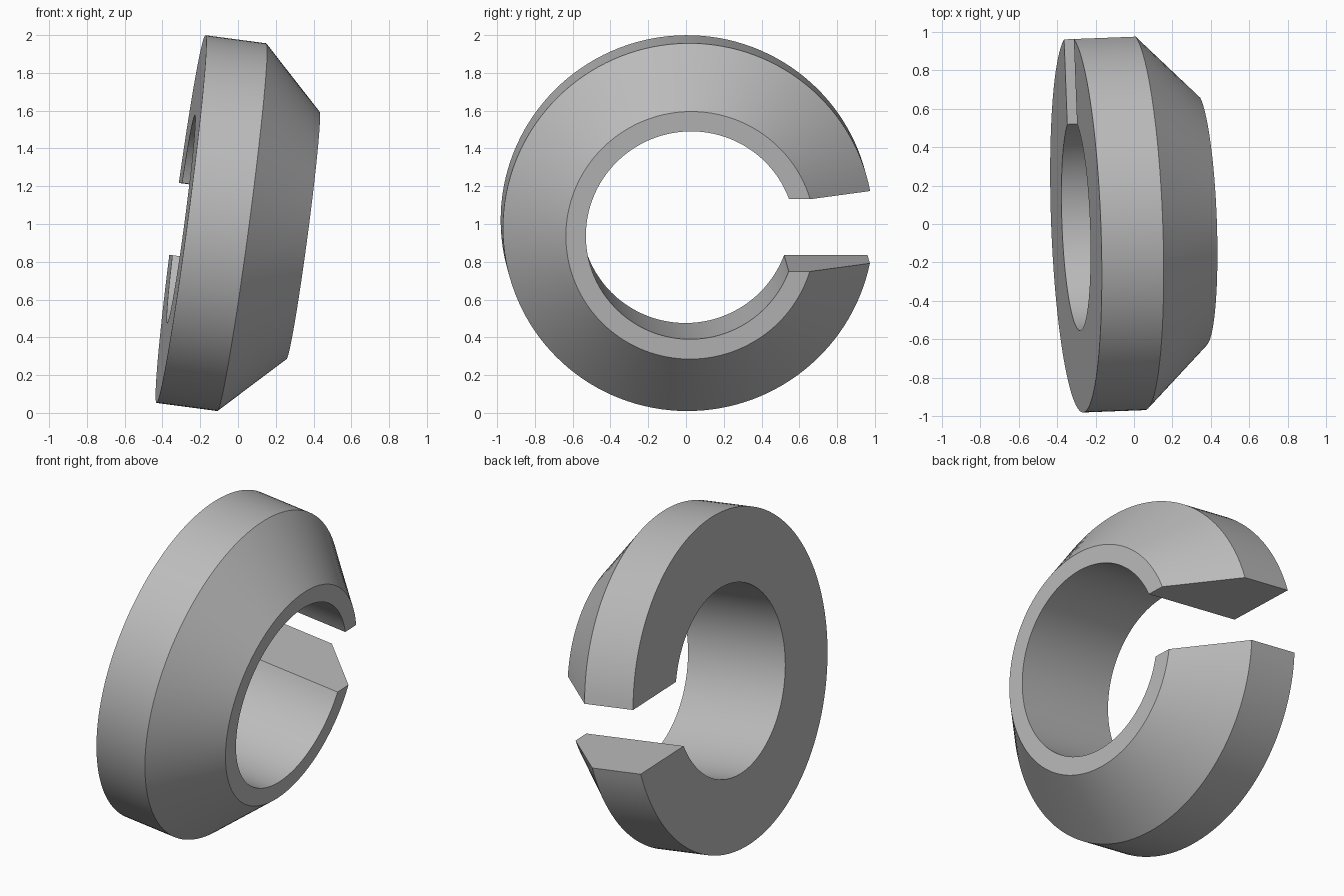
import bpy, bmesh, math
from mathutils import Matrix, Vector

cube = bpy.data.objects.get("Cube")
if cube:
    bpy.data.objects.remove(cube, do_unlink=True)

# Plain grey material
grey = bpy.data.materials.new("plain grey")
grey.use_nodes = True
colour = (0.5, 0.5, 0.5, 1)
grey.diffuse_color = colour
grey.node_tree.nodes["Principled BSDF"].inputs["Base Color"].default_value = colour

# Ring cross-section as (radius, distance along the axis)
PROFILE = [(0.555, 0), (0.982, 0), (0.982, 0.325), (0.661, 0.652), (0.555, 0.652)]
HALF_GAP = 0.193
STEPS = 128

# Sweep the section round the axis, stopping at the parallel walls of the gap
bm = bmesh.new()
sections = []
for i in range(STEPS + 1):
    section = []
    for radius, along in PROFILE:
        start = math.asin(HALF_GAP / radius)
        angle = start + (math.tau - 2 * start) * i / STEPS
        section.append(bm.verts.new((radius * math.cos(angle), radius * math.sin(angle), along)))
    sections.append(section)

count = len(PROFILE)
for a, b in zip(sections, sections[1:]):
    for j in range(count):
        k = (j + 1) % count
        bm.faces.new((a[j], b[j], b[k], a[k]))

# Flat walls of the gap
bm.faces.new(sections[0])
bm.faces.new(sections[-1])
bmesh.ops.recalc_face_normals(bm, faces=bm.faces)

# Tilt the axis, with the gap opening towards the back
axis = Vector((1, 0.038, -0.133)).normalized()
gap = Vector((-axis.y, axis.x, 0)).normalized()
side = axis.cross(gap)
tilt = Matrix((gap, side, axis)).transposed().to_4x4()
bm.transform(Matrix.Translation((-0.302, 0, 1.026)) @ tilt)

mesh = bpy.data.meshes.new("split_ring")
bm.to_mesh(mesh)
bm.free()
mesh.materials.append(grey)
ring = bpy.data.objects.new("split_ring", mesh)
bpy.context.collection.objects.link(ring)

# Smooth round surfaces with crisp rims
bpy.ops.object.select_all(action="DESELECT")
ring.select_set(True)
bpy.context.view_layer.objects.active = ring
bpy.ops.object.shade_smooth_by_angle(angle=math.radians(25))
